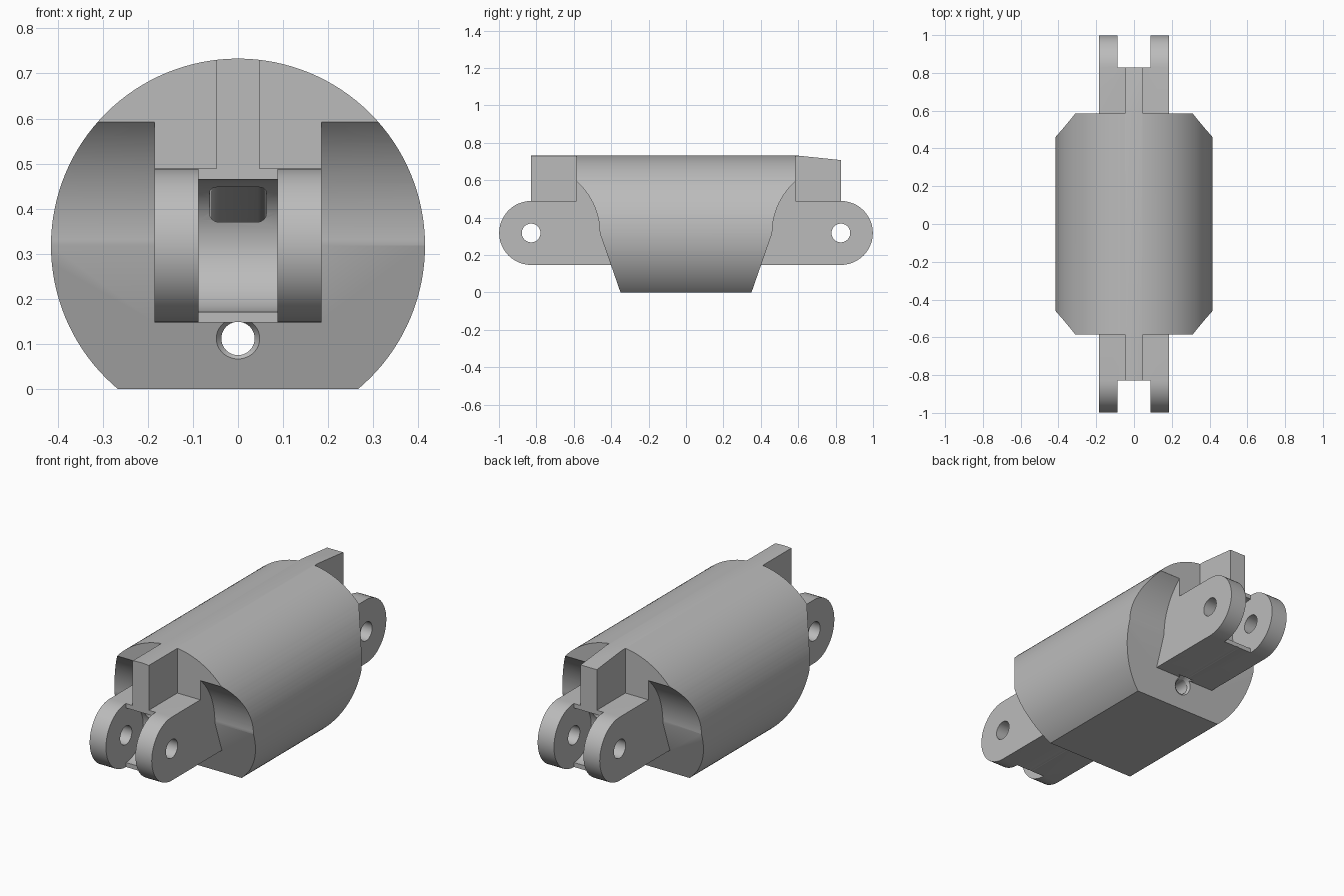
import bpy, bmesh
from math import sin, cos, radians, pi
from mathutils import Matrix, Vector

if "Cube" in bpy.data.objects:
    bpy.data.objects.remove(bpy.data.objects["Cube"], do_unlink=True)

AXIS_Z = 0.318      # height of the barrel axis and of both hinge pins
PIN_Y = 0.828
END_Y = 0.585
LUG_R = 0.171
LUG_X = 0.185
SLOT_X = 0.088


def finish(bm, name):
    bmesh.ops.recalc_face_normals(bm, faces=bm.faces)
    mesh = bpy.data.meshes.new(name)
    bm.to_mesh(mesh)
    bm.free()
    obj = bpy.data.objects.new(name, mesh)
    bpy.context.collection.objects.link(obj)
    return obj


def slab(name, outline, half_x, rounding=0):
    """Extrude a (y, z) outline to both sides of x = 0."""
    bm = bmesh.new()
    face = bm.faces.new([bm.verts.new((-half_x, y, z)) for y, z in outline])
    side = bmesh.ops.extrude_face_region(bm, geom=[face])["geom"]
    moved = [v for v in side if isinstance(v, bmesh.types.BMVert)]
    bmesh.ops.translate(bm, verts=moved, vec=(2 * half_x, 0, 0))
    if rounding:
        rims = [e for e in bm.edges
                if abs(e.verts[0].co.x - e.verts[1].co.x) < 1e-5]
        bmesh.ops.bevel(bm, geom=rims, offset=rounding, segments=4,
                        profile=0.5, affect='EDGES')
    return finish(bm, name)


def rod(name, centre, direction, r1, r2, length, sides=48):
    bm = bmesh.new()
    turn = Vector(direction).to_track_quat('Z', 'Y').to_matrix().to_4x4()
    bmesh.ops.create_cone(bm, cap_ends=True, segments=sides, radius1=r1,
                          radius2=r2, depth=length,
                          matrix=Matrix.Translation(centre) @ turn)
    return finish(bm, name)


def arc(radius, start, end, steps=24):
    """Points around the rear hinge pin, angles in degrees from +y."""
    angles = [radians(start + (end - start) * i / steps) for i in range(steps + 1)]
    return [(PIN_Y + radius * cos(a), AXIS_Z + radius * sin(a)) for a in angles]


def both_ends(half):
    return half + [(-y, z) for y, z in reversed(half)]


def combine(target, tool, operation):
    tool.hide_render = True
    mod = target.modifiers.new(operation.title(), 'BOOLEAN')
    mod.operation = operation
    mod.solver = 'EXACT'
    mod.object = tool
    bpy.context.view_layer.objects.active = target
    bpy.ops.object.modifier_apply(modifier=mod.name)
    bpy.data.objects.remove(tool, do_unlink=True)


# Main block: sloped lower ends, scooped clearance above them
scoop = arc(0.367, 180, 131.5)
body = slab("hinge_link_body",
            both_ends([(0.35, 0)] + scoop + [(END_Y, scoop[-1][1]), (END_Y, 0.8)]), 0.5)

# Central core with the round-ended hinge lugs
core = slab("hinge_lugs", both_ends(arc(LUG_R, -90, 90)
            + [(END_Y, AXIS_Z + LUG_R), (END_Y, 0.8)]), LUG_X)
combine(body, core, 'UNION')

# Stop ribs on top of the lugs, the rear one sloping down
rib = slab("stop_rib", [(-0.9, 0.48), (0.9, 0.48), (0.9, 0.7),
                        (END_Y, 0.733), (-0.9, 0.8)], 0.048)
combine(body, rib, 'UNION')

# Trim everything to the round barrel
barrel = rod("barrel", (0, 0, AXIS_Z), (0, 1, 0), 0.415, 0.415, 2.4, 128)
combine(body, barrel, 'INTERSECT')

for end in (1, -1):
    # Clevis slot with a concave floor
    outline = arc(0.147, 90, 270) + [(PIN_Y, -0.1), (1.1, -0.1), (1.1, 0.9), (PIN_Y, 0.9)]
    combine(body, slab("clevis_slot", [(end * y, z) for y, z in outline], SLOT_X),
            'DIFFERENCE')
    # Pin hole
    combine(body, rod("pin_hole", (0, end * PIN_Y, AXIS_Z), (1, 0, 0), 0.05, 0.05, 1),
            'DIFFERENCE')
    # Eased mouth of the lower cord hole
    combine(body, rod("hole_mouth", (0, end * 0.39, 0.112), (0, end * 0.942, -0.335),
                      0.034, 0.064, 0.03), 'DIFFERENCE')

# Lower cord hole running the full length
combine(body, rod("cord_hole", (0, 0, 0.112), (0, 1, 0), 0.037, 0.037, 2.4), 'DIFFERENCE')

# Upper cord channel dipping through the middle
channel = slab("cord_channel", [(0.76, 0.46), (0, 0.27), (-0.76, 0.46), (-0.76, 0.37),
                                (-0.69, 0.37), (0, 0.17), (0.69, 0.37), (0.76, 0.37)],
               0.063, 0.02)
combine(body, channel, 'DIFFERENCE')

# Plain grey finish
grey = bpy.data.materials.new("plain_grey")
grey.use_nodes = True
colour = (0.5, 0.5, 0.5, 1)
grey.diffuse_color = colour
grey.node_tree.nodes["Principled BSDF"].inputs["Base Color"].default_value = colour
body.data.materials.clear()
body.data.materials.append(grey)
for poly in body.data.polygons:
    poly.material_index = 0

bpy.ops.object.select_all(action='DESELECT')
body.select_set(True)
bpy.context.view_layer.objects.active = body
bpy.ops.object.shade_smooth_by_angle(angle=radians(25))
